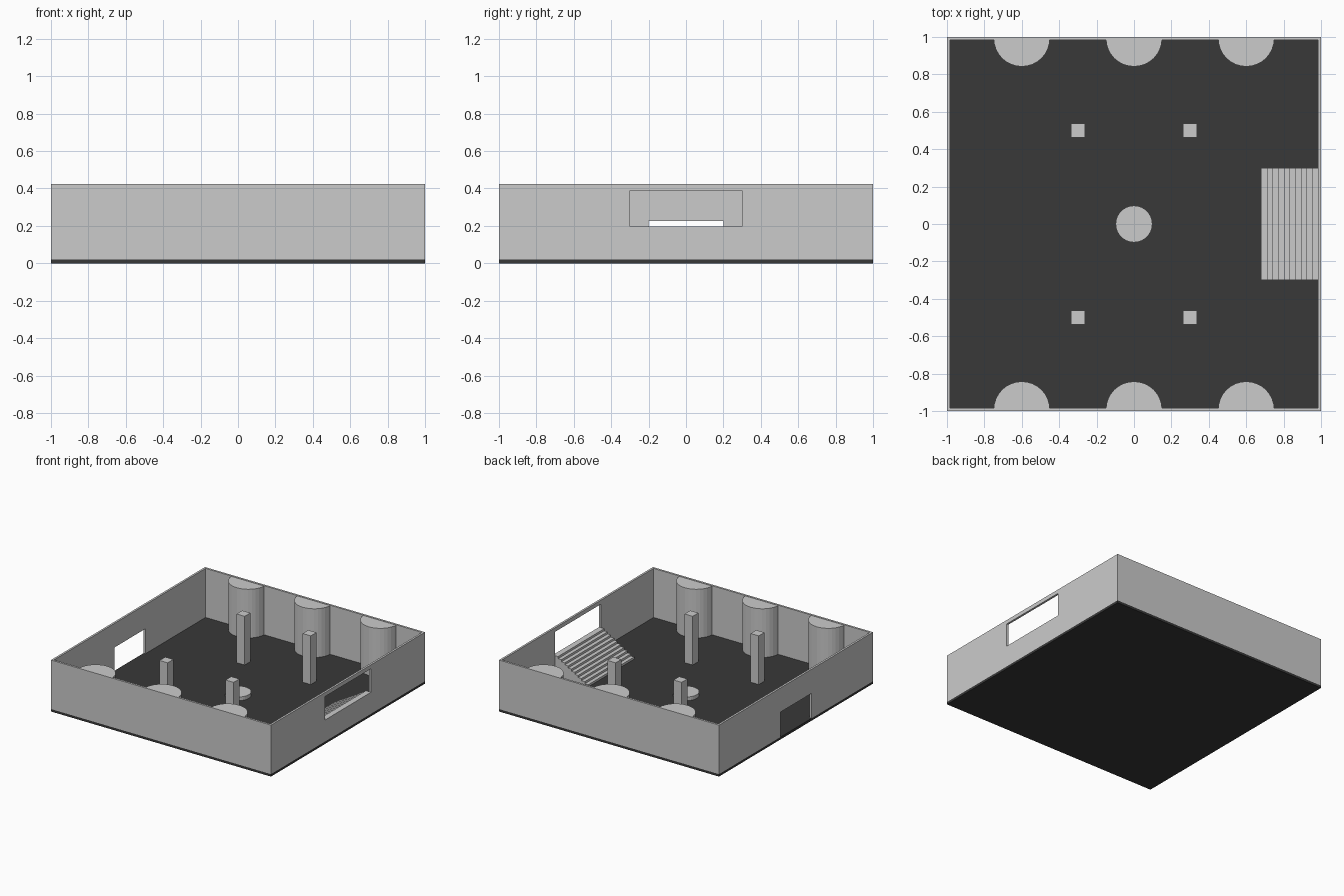
import bpy, bmesh, math

if "Cube" in bpy.data.objects:
    bpy.data.objects.remove(bpy.data.objects["Cube"])

FLOOR, TOP, T = 0.02, 0.423, 0.017   # floor top, wall top, wall thickness


def finish(name, bm):
    bmesh.ops.recalc_face_normals(bm, faces=bm.faces)
    mesh = bpy.data.meshes.new(name)
    bm.to_mesh(mesh)
    bm.free()
    ob = bpy.data.objects.new(name, mesh)
    bpy.context.collection.objects.link(ob)
    return ob


def prism(name, pts, z0, z1):
    """Extrude an xy outline upward."""
    bm = bmesh.new()
    face = bm.faces.new([bm.verts.new((x, y, z0)) for x, y in pts])
    ext = bmesh.ops.extrude_face_region(bm, geom=[face])
    for v in ext["geom"]:
        if isinstance(v, bmesh.types.BMVert):
            v.co.z = z1
    return finish(name, bm)


def rect(x0, x1, y0, y1):
    return [(x0, y0), (x1, y0), (x1, y1), (x0, y1)]


def arc(cx, cy, r, a0, a1, n):
    return [(cx + r * math.cos(a0 + (a1 - a0) * i / n),
             cy + r * math.sin(a0 + (a1 - a0) * i / n)) for i in range(n + 1)]


# Dark floor slab
floor = prism("floor", rect(-1, 1, -1, 1), 0, FLOOR)
dark = bpy.data.materials.new("dark_floor")
dark.diffuse_color = (0.04, 0.04, 0.04, 1)
dark.use_nodes = True
dark.node_tree.nodes["Principled BSDF"].inputs["Base Color"].default_value = dark.diffuse_color
floor.data.materials.append(dark)

# Perimeter wall as one closed ring
bm = bmesh.new()
loops = []
for h, z in ((1, FLOOR), (1, TOP), (1 - T, TOP), (1 - T, FLOOR)):
    loops.append([bm.verts.new((x, y, z)) for x, y in rect(-h, h, -h, h)])
for k in range(4):
    a, b = loops[k], loops[(k + 1) % 4]
    for i in range(4):
        j = (i + 1) % 4
        bm.faces.new((a[i], a[j], b[j], b[i]))
walls = finish("walls", bm)

# Doorway on the left, raised entrance on the right
for name, x, half, z0, z1 in (("doorway_cutter", -1, 0.2, FLOOR - 0.01, 0.225),
                              ("entrance_cutter", 1, 0.3, 0.197, 0.39)):
    cutter = prism(name, rect(x - 0.1, x + 0.1, -half, half), z0, z1)
    cutter.hide_render = True
    cutter.hide_set(True)
    mod = walls.modifiers.new(name, "BOOLEAN")
    mod.operation = "DIFFERENCE"
    mod.solver = "EXACT"
    mod.object = cutter

# Half-round columns along the front and back walls
for side, start in (("front", 0), ("back", math.pi)):
    y = -0.992 if side == "front" else 0.992
    for i, x in enumerate((-0.6, 0, 0.6)):
        prism(f"{side}_column_{i + 1}", arc(x, y, 0.15, start, start + math.pi, 16),
              FLOOR, 0.42)

# Four square pillars
for x in (-0.3, 0.3):
    for y in (-0.5, 0.5):
        prism("square_pillar", rect(x - 0.037, x + 0.037, y - 0.037, y + 0.037), FLOOR, 0.42)

# Low round plinth in the centre
prism("round_plinth", arc(0, 0, 0.098, 0, 2 * math.pi, 32)[:-1], FLOOR, 0.05)

# Stairs: stepped side profile extruded across y
STEPS, X0, X1, ZTOP = 10, 0.68, 1 - T, 0.197
profile = [(X0, FLOOR)]
for i in range(STEPS):
    z = FLOOR + (ZTOP - FLOOR) * (i + 1) / STEPS
    profile += [(X0 + (X1 - X0) * i / STEPS, z), (X0 + (X1 - X0) * (i + 1) / STEPS, z)]
profile.append((X1, FLOOR))
bm = bmesh.new()
face = bm.faces.new([bm.verts.new((x, -0.3, z)) for x, z in profile])
ext = bmesh.ops.extrude_face_region(bm, geom=[face])
for v in ext["geom"]:
    if isinstance(v, bmesh.types.BMVert):
        v.co.y = 0.3
finish("stairs", bm)
